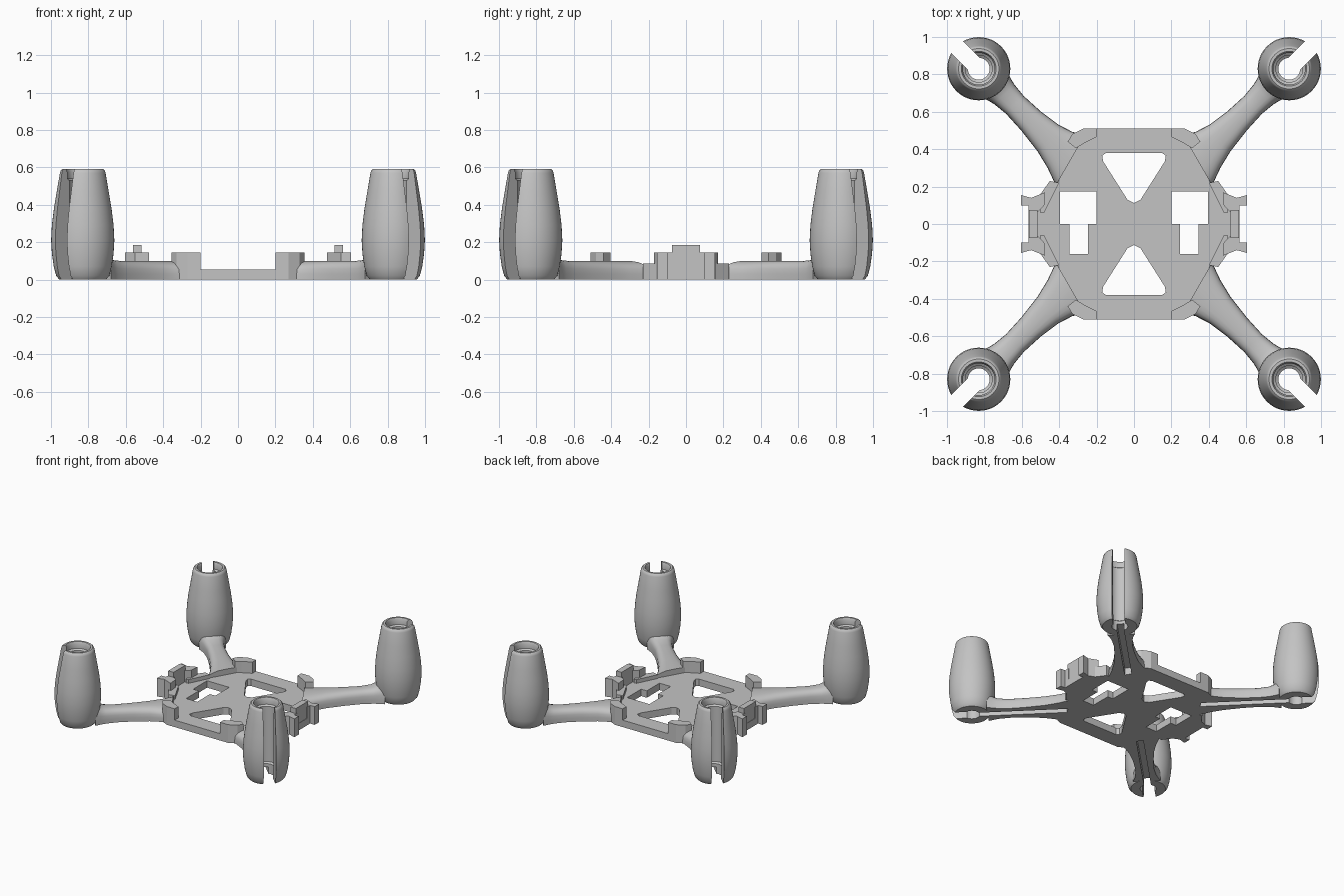
import bpy, bmesh, math
from mathutils import Vector

cube = bpy.data.objects.get("Cube")
if cube:
    bpy.data.objects.remove(cube, do_unlink=True)

grey = bpy.data.materials.new("plain_grey")
grey.use_nodes = True
grey.diffuse_color = (0.55, 0.55, 0.55, 1)
for node in grey.node_tree.nodes:
    if node.type == 'BSDF_PRINCIPLED':
        node.inputs["Base Color"].default_value = grey.diffuse_color
        node.inputs["Roughness"].default_value = 0.6


def finish(name, bm):
    bmesh.ops.recalc_face_normals(bm, faces=bm.faces)
    mesh = bpy.data.meshes.new(name)
    bm.to_mesh(mesh)
    bm.free()
    mesh.materials.append(grey)
    obj = bpy.data.objects.new(name, mesh)
    bpy.context.collection.objects.link(obj)
    return obj


def select(obj):
    bpy.ops.object.select_all(action='DESELECT')
    obj.select_set(True)
    bpy.context.view_layer.objects.active = obj


def smooth(obj, degrees=35):
    select(obj)
    bpy.ops.object.shade_smooth_by_angle(angle=math.radians(degrees))


def loft(name, rings, closed=False):
    """Skin a list of equal point rings; cap the ends unless closed."""
    bm = bmesh.new()
    rows = [[bm.verts.new(p) for p in ring] for ring in rings]
    n = len(rows[0])
    for i in range(len(rows) if closed else len(rows) - 1):
        a, b = rows[i], rows[(i + 1) % len(rows)]
        for j in range(n):
            k = (j + 1) % n
            bm.faces.new((a[j], a[k], b[k], b[j]))
    if not closed:
        bm.faces.new(rows[0])
        bm.faces.new(rows[-1])
    return finish(name, bm)


def prism(name, outline, z0, z1, sx=1, sy=1):
    return loft(name, [[(sx * x, sy * y, z) for x, y in outline] for z in (z0, z1)])


def cut(obj, cutters):
    for cutter in cutters:
        mod = obj.modifiers.new("cut", 'BOOLEAN')
        mod.operation = 'DIFFERENCE'
        mod.solver = 'EXACT'
        mod.object = cutter
        select(obj)
        bpy.ops.object.modifier_apply(modifier=mod.name)
        bpy.data.objects.remove(cutter, do_unlink=True)


def diagonal(u, v, z, sx, sy):
    """Point at distance u along a corner diagonal and v across it."""
    r = math.sqrt(0.5)
    return (sx * (u + v) * r, sy * (u - v) * r, z)


# Hexagonal deck with two triangular and two stepped windows
PLATE = 0.055
half = [(0.243, 0.51), (0.5, 0.064), (0.5, -0.064), (0.243, -0.51)]
deck = prism("deck_plate", half + [(-x, -y) for x, y in half], 0, PLATE)
triangle = [(0.15, 0.38), (0.17, 0.365), (0.165, 0.335), (0.035, 0.13), (0, 0.112)]
triangle += [(-x, y) for x, y in reversed(triangle[:-1])]
holes = [prism("window_cutter", triangle, -1, 1, 1, s) for s in (1, -1)]
stepped = [(0.2, 0.175), (0.395, 0.175), (0.395, 0), (0.345, 0),
           (0.345, -0.16), (0.247, -0.16), (0.247, 0), (0.2, 0)]
holes += [prism("window_cutter", stepped, -1, 1, s, 1) for s in (1, -1)]
cut(deck, holes)

# Shapes shared by the four corners
STOP = [(0.2, 0.51), (0.27, 0.51), (0.33, 0.48), (0.355, 0.44),
        (0.31, 0.405), (0.27, 0.43), (0.2, 0.465)]
SHOULDER = [(0.4, 0.22), (0.45, 0.23), (0.5, 0.16), (0.5, 0.06), (0.48, 0.06)]
CLIP = [(0.475, 0.17), (0.55, 0.14), (0.605, 0.155), (0.605, 0.1),
        (0.565, 0.1), (0.565, 0.06), (0.52, 0.06), (0.48, 0.1)]
ARM = [(0.481, 0.15, 0.1), (0.56, 0.115, 0.1), (0.65, 0.09, 0.1), (0.78, 0.073, 0.1),
       (0.9, 0.067, 0.1), (0.98, 0.075, 0.106), (1.02, 0.085, 0.12), (1.06, 0.1, 0.15)]
POD = [(0.125, 0), (0.142, 0.02), (0.155, 0.07), (0.165, 0.14), (0.169, 0.21), (0.165, 0.29),
       (0.154, 0.38), (0.139, 0.47), (0.122, 0.57), (0.117, 0.585), (0.108, 0.592),
       (0.093, 0.592), (0.085, 0.575), (0.085, 0.54), (0.072, 0.53),
       (0.072, 0.09), (0.058, 0.08), (0.058, 0)]
CENTRE = 1.174
GROOVE = 0.025


def arm_section(u, w, h, sx, sy):
    """Rounded top with a wire channel below; the root lies along the deck edge."""
    pts = [(w, 0)]
    for i in range(13):
        a = math.pi * i / 12
        c, s = math.cos(a), max(math.sin(a), 0)
        pts.append((math.copysign(abs(c) ** 0.7 * w, c), 0.03 + (h - 0.03) * s ** 0.7))
    pts += [(-w, 0), (-GROOVE, 0), (-GROOVE, 0.055), (GROOVE, 0.055), (GROOVE, 0)]
    slant = 0.268 * max(0, 1 - (u - 0.481) / 0.3)
    return [diagonal(u - slant * v, v, z, sx, sy) for v, z in pts]


def diagonal_box(name, u0, u1, w, z0, z1, sx, sy):
    corners = ((u0, -w), (u1, -w), (u1, w), (u0, w))
    return loft(name, [[diagonal(u, v, z, sx, sy) for u, v in corners] for z in (z0, z1)])


for sx, side in ((1, "left"), (-1, "right")):
    for sy, end in ((-1, "front"), (1, "back")):
        tag = f"{end}_{side}_"
        # Arm
        arm = loft(tag + "arm", [arm_section(*s, sx, sy) for s in ARM])
        smooth(arm, 40)

        # Hollow motor pod with an outward slot and a wire channel
        mid = Vector(diagonal(CENTRE, 0, 0, sx, sy))
        rings = []
        for i in range(48):
            a = math.tau * i / 48
            rings.append([mid + Vector((r * math.cos(a), r * math.sin(a), z)) for r, z in POD])
        pod = loft(tag + "motor_pod", rings, closed=True)
        cut(pod, [diagonal_box("slot_cutter", CENTRE, CENTRE + 0.3, 0.044, -0.1, 0.8, sx, sy),
                  diagonal_box("channel_cutter", CENTRE - 0.3, CENTRE, GROOVE, -0.1, 0.055, sx, sy)])
        smooth(pod)

        # Deck corner stop, shoulder and clip jaw
        prism(tag + "corner_stop", STOP, 0, 0.145, sx, sy)
        prism(tag + "shoulder", SHOULDER, 0, 0.085, sx, sy)
        prism(tag + "clip_jaw", CLIP, 0, 0.145, sx, sy)

    # Side clip base and upright wall
    prism(side + "_clip_base", [(0.48, -0.1), (0.565, -0.1), (0.565, 0.1), (0.48, 0.1)],
          0, PLATE, sx)
    prism(side + "_clip_wall", [(0.515, -0.075), (0.562, -0.075), (0.562, 0.075), (0.515, 0.075)],
          0, 0.185, sx)
